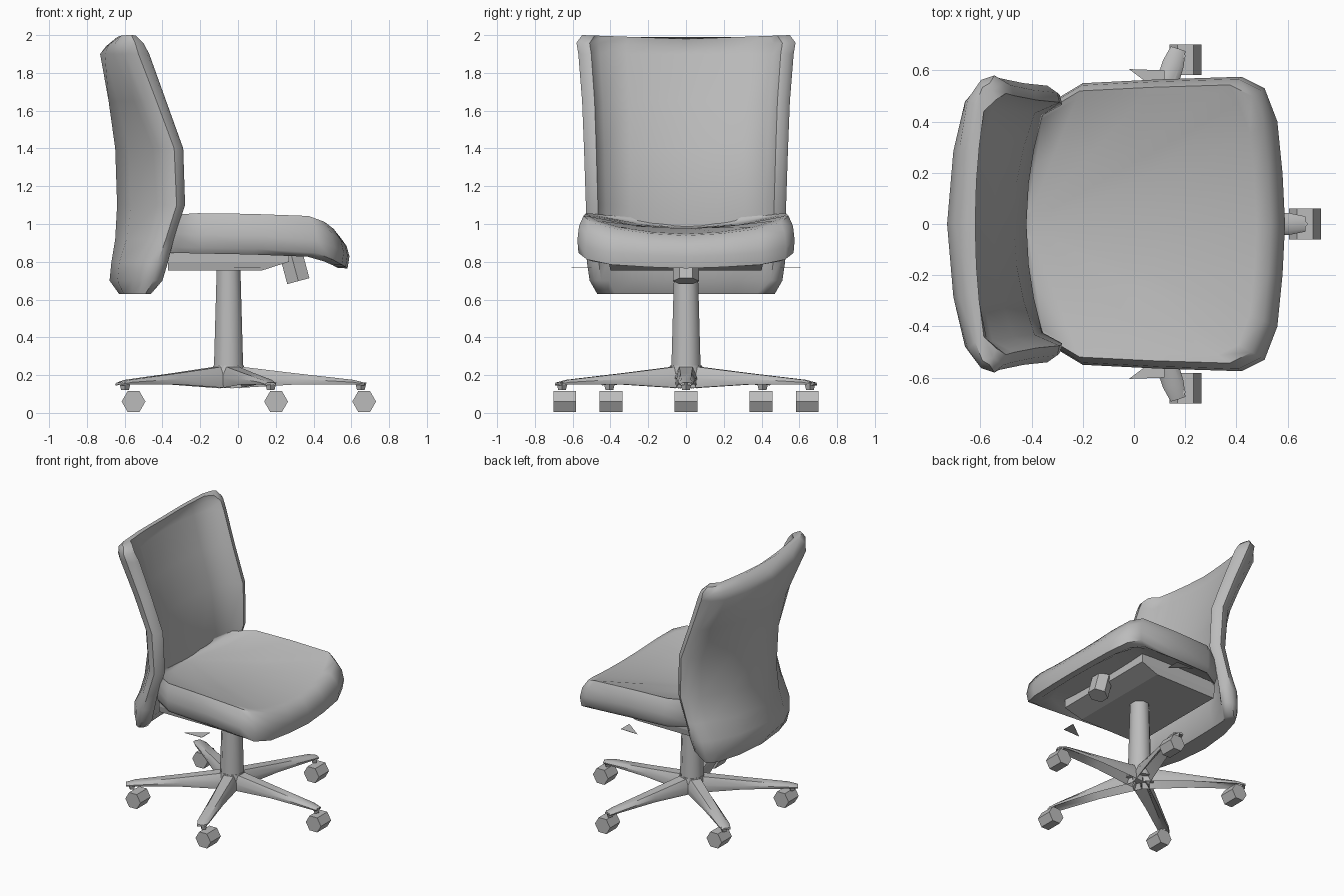
import bpy, bmesh, math
from mathutils import Vector, Matrix

cube = bpy.data.objects.get("Cube")
if cube:
    bpy.data.objects.remove(cube, do_unlink=True)

grey = bpy.data.materials.new("plain_grey")
grey.use_nodes = True
colour = (0.5, 0.5, 0.5, 1)
grey.diffuse_color = colour
grey.node_tree.nodes["Principled BSDF"].inputs["Base Color"].default_value = colour

HUB_X = -0.05


def finish(name, bm, smooth=None):
    bmesh.ops.recalc_face_normals(bm, faces=bm.faces)
    mesh = bpy.data.meshes.new(name)
    bm.to_mesh(mesh)
    bm.free()
    mesh.materials.append(grey)
    ob = bpy.data.objects.new(name, mesh)
    bpy.context.collection.objects.link(ob)
    if smooth:
        bpy.ops.object.select_all(action="DESELECT")
        ob.select_set(True)
        bpy.context.view_layer.objects.active = ob
        bpy.ops.object.shade_smooth_by_angle(angle=math.radians(smooth))
    return ob


def loft(name, rings, smooth=None):
    """Skin closed rings of equal length and cap both ends."""
    bm = bmesh.new()
    loops = [[bm.verts.new(p) for p in ring] for ring in rings]
    count = len(loops[0])
    for a, b in zip(loops, loops[1:]):
        for i in range(count):
            j = (i + 1) % count
            bm.faces.new((a[i], a[j], b[j], b[i]))
    bm.faces.new(loops[0])
    bm.faces.new(loops[-1])
    return finish(name, bm, smooth)


def prism(name, radius, depth, sides, matrix, smooth=None, top=None):
    bm = bmesh.new()
    bmesh.ops.create_cone(bm, cap_ends=True, segments=sides, radius1=radius,
                          radius2=radius if top is None else top,
                          depth=depth, matrix=matrix)
    return finish(name, bm, smooth)


# Backrest: wrapped shell whose sides thin out into a raised frame
# rows: height, half width, front side, front centre, rear centre, rear side
rows = [(0.63, 0.47, -0.46, -0.48, -0.63, -0.56),
        (0.70, 0.51, -0.40, -0.44, -0.68, -0.56),
        (0.80, 0.525, -0.37, -0.43, -0.67, -0.55),
        (0.92, 0.53, -0.34, -0.42, -0.65, -0.48),
        (1.10, 0.53, -0.28, -0.41, -0.64, -0.43),
        (1.40, 0.54, -0.29, -0.46, -0.65, -0.45),
        (1.65, 0.55, -0.38, -0.54, -0.685, -0.55),
        (1.90, 0.57, -0.47, -0.61, -0.73, -0.66),
        (1.96, 0.58, -0.50, -0.62, -0.70, -0.65),
        (2.00, 0.55, -0.54, -0.61, -0.65, -0.62)]


def back_ring(z, hw, fs, fc, rc, rs):
    half = [(fc + (fs - fc) * 0.75 * t * t - 0.01, t) for t in (0, 0.3, 0.55, 0.8)]
    half += [(fs, 0.88), (fs - 0.01, 0.95), (fs * 0.7 + rs * 0.3, 1),
             (fs * 0.35 + rs * 0.65, 0.97)]
    half += [(rc + (rs - rc) * k, t) for k, t in ((1, 0.84), (0.35, 0.5), (0, 0))]
    pts = [(x, t * hw) for x, t in half]
    pts += [(x, -y) for x, y in pts[-2:0:-1]]
    sag = 0.02 if z > 1.95 else 0
    return [(x, y, z - sag * (1 - abs(y) / hw)) for x, y in pts]


loft("backrest", [back_ring(*r) for r in rows], 50)

# Seat: dished cushion with rolled front lip, its rear tucked into the backrest
half = [(-0.44, 0), (-0.415, 0.25), (-0.35, 0.46), (-0.2, 0.55), (0.1, 0.565),
        (0.42, 0.575), (0.51, 0.53), (0.56, 0.4), (0.58, 0.2), (0.59, 0)]
outline = half + [(x, -y) for x, y in half[-2:0:-1]]


def seat_ring(scale, height, dish):
    ring = []
    for x, y in outline:
        x, y = -0.42 + (x + 0.42) * scale, y * scale
        drop = 0.1 * max(0, (x - 0.3) / 0.29) ** 2
        ring.append((x, y, height + dish * (y / 0.5) ** 2 - 0.02 * x - drop))
    return ring


loft("seat_cushion", [seat_ring(*r) for r in (
    (0.1, 0.87, 0), (0.84, 0.87, 0), (0.94, 0.84, 0), (0.99, 0.87, 0),
    (1.0, 0.94, 0), (0.985, 0.985, 0.02), (0.945, 1.015, 0.035),
    (0.89, 0.995, 0.05), (0.5, 0.98, 0.05), (0.1, 0.975, 0.05))], 50)

# Support pan under the seat
loft("seat_pan", [[(-0.37, -w, z), (x1, -w, z), (x1, w, z), (-0.37, w, z)]
                  for x1, w, z in ((0.13, 0.4, 0.755), (0.27, 0.41, 0.8),
                                   (0.27, 0.41, 0.87))])

# Tension knob
tilt = Matrix.Translation((0.3, 0, 0.77)) @ Matrix.Rotation(math.radians(-15), 4, "Y")
prism("tension_knob", 0.07, 0.15, 6, tilt)

# Side levers
for side, name in ((1, "left_lever"), (-1, "right_lever")):
    loft(name, [[(-0.02, side * 0.605, z), (0.12, side * 0.6, z), (0.12, side * 0.5, z)]
                for z in (0.768, 0.77)])

# Column
prism("column", 0.085, 0.56, 8, Matrix.Translation((HUB_X, 0, 0.48))
      @ Matrix.Rotation(math.pi / 8, 4, "Z"), 50, 0.068)

# Five-legged base with channelled undersides
prism("base_hub", 0.1, 0.08, 10, Matrix.Translation((HUB_X, 0, 0.21)), 50, 0.085)
for n in range(5):
    angle = n * math.tau / 5
    turn = Matrix.Translation((HUB_X, 0, 0)) @ Matrix.Rotation(angle, 4, "Z")
    sections = ((0.02, 0.06, 0.13, 0.25), (0.35, 0.05, 0.15, 0.21),
                (0.66, 0.042, 0.15, 0.175), (0.72, 0.03, 0.145, 0.16))
    rings = []
    for r, w, low, high in sections:
        mid = (low + high) / 2
        shape = ((-w * 0.9, low), (0, high - 0.01), (w * 0.9, low), (w, mid),
                 (w * 0.6, high), (-w * 0.6, high), (-w, mid))
        rings.append([turn @ Vector((r, y, z)) for y, z in shape])
    loft(f"base_leg_{n + 1}", rings, 40)

    # Caster stem and wheel, all wheels rolling along x
    tip = turn @ Vector((0.69, 0, 0))
    prism(f"caster_stem_{n + 1}", 0.02, 0.04, 4,
          Matrix.Translation((tip.x + 0.01, tip.y, 0.14)), None, 0.03)
    hub = turn @ Vector((0.675, 0, 0.06)) + Vector((0.043, 0, 0))
    prism(f"caster_wheel_{n + 1}", 0.063, 0.12, 6, Matrix.Translation(hub)
          @ Matrix.Rotation(math.pi / 2, 4, "X")
          @ Matrix.Rotation(math.pi / 6, 4, "Z"))
